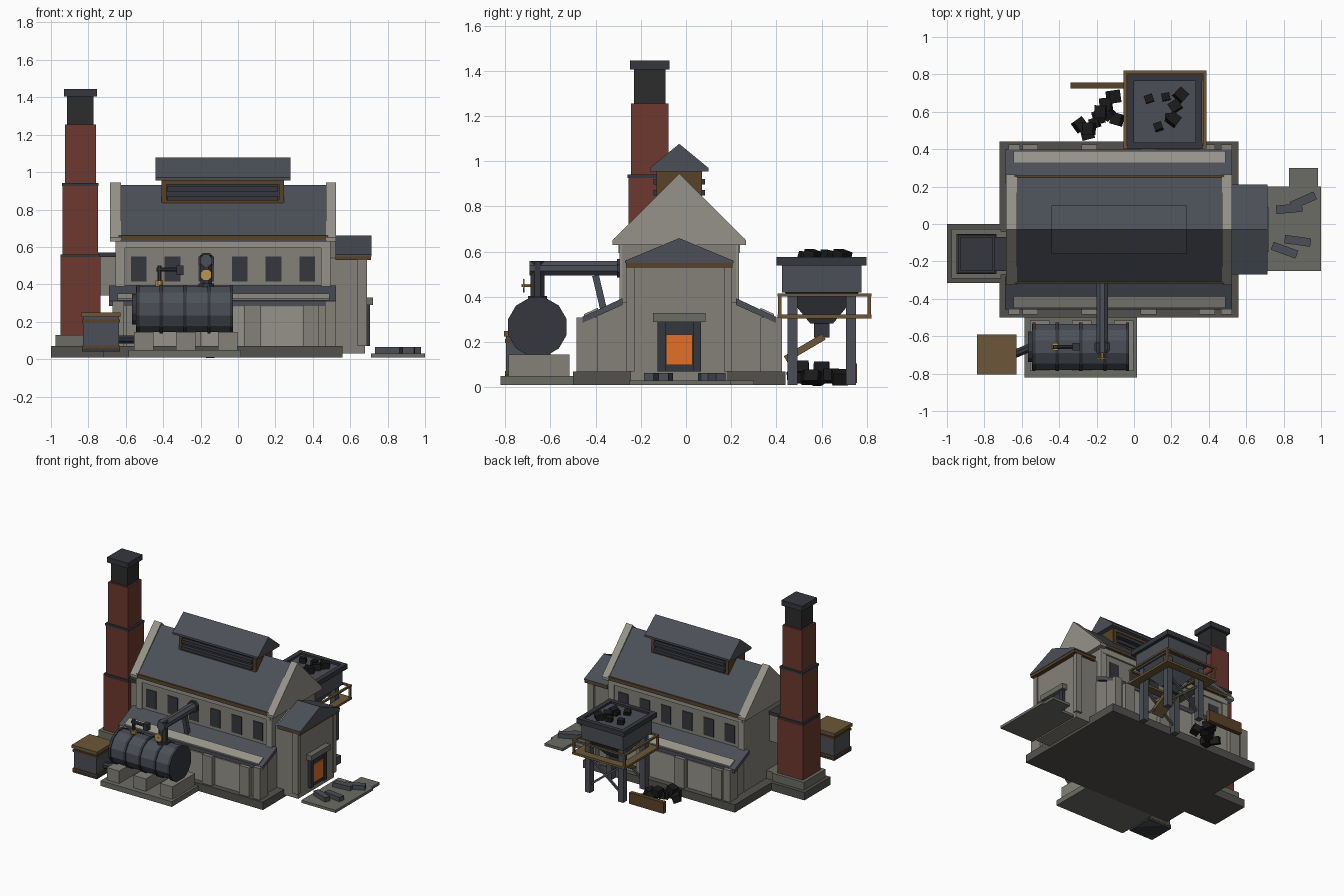
import bpy, bmesh, math, random
from mathutils import Vector, Matrix

if "Cube" in bpy.data.objects:
    bpy.data.objects.remove(bpy.data.objects["Cube"])

random.seed(4)
COL = dict(stone=(.23, .22, .19), pale=(.30, .29, .25), dark=(.085, .083, .075), slab=(.15, .15, .13),
           roof=(.07, .078, .095), iron=(.035, .038, .048), brick=(.15, .04, .028), soot=(.025, .025, .025),
           wood=(.15, .095, .04), trim=(.10, .055, .02), coal=(.01, .01, .011), fire=(.75, .16, .02),
           brass=(.5, .3, .08))
MATS = {}
for k, c in COL.items():
    MATS[k] = bpy.data.materials.new(k)
    MATS[k].diffuse_color = (*c, 1)


def finish(name, bm, mat):
    bmesh.ops.recalc_face_normals(bm, faces=bm.faces)
    me = bpy.data.meshes.new(name)
    bm.to_mesh(me)
    bm.free()
    me.materials.append(MATS[mat])
    ob = bpy.data.objects.new(name, me)
    bpy.context.collection.objects.link(ob)
    return ob


def block(name, c, s, mat, rot=None):
    bm = bmesh.new()
    m = Matrix.Translation(c) @ (rot.to_4x4() if rot else Matrix()) @ Matrix.Diagonal((*s, 1))
    bmesh.ops.create_cube(bm, size=1, matrix=m)
    return finish(name, bm, mat)


def box(name, x0, x1, y0, y1, z0, z1, mat):
    return block(name, ((x0 + x1) / 2, (y0 + y1) / 2, (z0 + z1) / 2), (x1 - x0, y1 - y0, z1 - z0), mat)


def turn(a, b):
    return (Vector(b) - Vector(a)).to_track_quat('Z', 'Y').to_matrix()


def beam(name, a, b, w, d, mat):
    a, b = Vector(a), Vector(b)
    return block(name, (a + b) / 2, (w, d, (b - a).length), mat, turn(a, b))


def tube(name, a, b, r, mat, n=8):
    a, b = Vector(a), Vector(b)
    bm = bmesh.new()
    m = Matrix.Translation((a + b) / 2) @ turn(a, b).to_4x4() @ Matrix.Rotation(math.pi / n, 4, 'Z')
    bmesh.ops.create_cone(bm, cap_ends=True, segments=n, radius1=r, radius2=r, depth=(b - a).length, matrix=m)
    return finish(name, bm, mat)


def prism(name, pts, x0, x1, mat):
    # (y, z) profile extruded along x
    bm = bmesh.new()
    f = bm.faces.new([bm.verts.new((x0, y, z)) for y, z in pts])
    r = bmesh.ops.extrude_face_region(bm, geom=[f])
    bmesh.ops.translate(bm, vec=(x1 - x0, 0, 0), verts=[v for v in r['geom'] if isinstance(v, bmesh.types.BMVert)])
    return finish(name, bm, mat)


def gable(name, x0, x1, half, z0, eave, ridge, mat, c=-.03):
    return prism(name, [(c - half, z0), (c + half, z0), (c + half, eave), (c, ridge), (c - half, eave)], x0, x1, mat)


def lump(name, x, y, z, s):
    e = Matrix.Rotation(random.uniform(0, 3), 3, 'Z') @ Matrix.Rotation(random.uniform(-.5, .5), 3, 'X')
    block(name, (x, y, z), (s, s * .9, s * .8), 'coal', e)


C = -.03
# ground plinths
box('plinth', -.72, .56, -.5, .44, .01, .07, 'dark')
box('chimney_plinth', -1, -.69, -.315, 0, .01, .07, 'dark')
box('boiler_pad', -.585, .015, -.82, -.48, .01, .05, 'slab')
box('yard_slab', .71, 1, -.25, .2, .01, .03, 'slab')
box('yard_slab_corner', .83, .985, .2, .3, .01, .03, 'slab')
for x, y, a in ((.83, .082, 5), (.905, .125, 24), (.875, -.09, -8), (.805, -.14, -20)):
    block('iron_ingot', (x, y, .047), (.14, .045, .034), 'roof', Matrix.Rotation(math.radians(a), 3, 'Z'))

# main hall with roof and raised gable parapets
gable('hall', -.65, .49, .255, .07, .63, .9, 'stone')
prism('hall_roof', [(C - .285, .655), (C, .93), (C + .285, .655), (C + .285, .63), (C, .9), (C - .285, .63)], -.65, .485, 'roof')
for x0, x1 in ((-.685, -.625), (.47, .525)):
    prism('gable_parapet', [(C - .295, .63), (C + .295, .63), (C + .295, .65), (C, .945), (C - .295, .65)], x0, x1, 'pale')
for s in (-1, 1):
    y = lambda d: C + s * d
    ys = lambda a, b: sorted((y(a), y(b)))
    box('eave_board', -.64, .48, *ys(.27, .288), .638, .66, 'trim')
    box('cornice', -.64, .48, *ys(.25, .268), .595, .638, 'pale')
    for i in range(6):
        cx = -.53 + .18 * i
        box('window', cx - .042, cx + .042, *ys(.25, .26), .415, .55, 'iron')
    for x in (-.63, .47):
        box('corner_pier', x - .025, x + .025, *ys(.25, .265), .07, .63, 'pale')
    # side aisle: wall, sloping roof, pale lower course, piers
    prism('aisle', [(y(.2), .07), (y(.42), .07), (y(.42), .295), (y(.25), .375), (y(.2), .375)], -.65, .5, 'stone')
    prism('aisle_roof', [(y(.25), .395), (y(.428), .312), (y(.428), .285), (y(.25), .365)], -.69, .525, 'roof')
    prism('aisle_roof_course', [(y(.36), .352), (y(.42), .324), (y(.42), .31), (y(.36), .335)], -.645, .49, 'pale')
    for x in (-.555, -.24, .078, .39):
        box('aisle_pier', x - .042, x + .042, *ys(.41, .455), .07, .29, 'stone')
    for x in (-.4, -.08, .235):
        box('aisle_panel', x - .11, x + .11, *ys(.41, .428), .07, .28, 'pale')
    for x in (-.64, .495):
        box('aisle_corner', x - .03, x + .03, *ys(.36, .455), .07, .31, 'stone')

# ridge ventilator
box('vent_body', -.395, .235, C - .085, C + .085, .83, .965, 'iron')
for s in (-1, 1):
    y0, y1 = sorted((C + s * .08, C + s * .1))
    box('vent_top_rail', -.405, .24, y0, y1, .935, .96, 'trim')
    box('vent_bottom_rail', -.405, .24, y0, y1, .835, .85, 'trim')
    for x in (-.395, .23):
        box('vent_post', x - .012, x + .012, y0, y1, .835, .96, 'trim')
    for z in (.86, .91):
        beam('vent_slat', (-.38, C + s * .098, z), (.215, C + s * .098, z), .03, .025, 'iron')
for x in (-.4, .237):
    box('vent_end', x - .008, x + .008, C - .095, C + .095, .835, .965, 'trim')
gable('vent_roof', -.44, .28, .13, .955, .97, 1.077, 'roof')

# furnace porch
gable('porch', .49, .68, .215, .03, .54, .63, 'stone')
gable('porch_roof', .52, .715, .24, .55, .56, .66, 'roof')
box('porch_fascia', .52, .712, C - .236, C + .236, .53, .555, 'trim')
for s in (-1, 1):
    yc = C + s * .215
    box('porch_pier', .64, .69, yc - .018, yc + .018, .07, .53, 'stone')
    box('door_jamb', .67, .705, C + s * .078 - .018, C + s * .078 + .018, .07, .29, 'iron')
box('door_back', .67, .695, C - .09, C + .09, .07, .29, 'iron')
box('furnace_glow', .68, .703, C - .058, C + .058, .1, .235, 'fire')
box('door_lintel', .67, .722, C - .117, C + .117, .29, .33, 'slab')

# chimney and flue
cx, cy = -.843, -.16
for n, h, z0, z1, m in (('chimney_foot', .132, .07, .13, 'slab'), ('brick_lower', .107, .13, .545, 'brick'),
                        ('band_lower', .105, .54, .56, 'iron'), ('brick_middle', .094, .56, .925, 'brick'),
                        ('band_upper', .098, .925, .942, 'iron'), ('brick_upper', .083, .94, 1.255, 'brick'),
                        ('chimney_neck', .07, 1.255, 1.405, 'soot'), ('chimney_cap', .088, 1.405, 1.445, 'iron')):
    box(n, cx - h, cx + h, cy - h, cy + h, z0, z1, m)
box('flue_foot', -.72, -.65, -.27, -.04, .07, .13, 'slab')
box('flue', -.76, -.64, -.24, -.08, .34, .545, 'stone')
box('flue_cap', -.76, -.64, -.25, -.07, .545, .57, 'iron')

# boiler on saddles
by, bz = -.657, .267
tube('boiler', (-.545, by, bz), (-.03, by, bz), .127, 'roof', 12)
for x in (-.535, -.41, -.285, -.155, -.035):
    tube('boiler_band', (x - .009, by, bz), (x + .009, by, bz), .134, 'iron', 12)
tube('boiler_end', (-.567, by, bz), (-.54, by, bz), .085, 'iron', 12)
for x in (-.505, -.28, -.055):
    box('saddle', x - .052, x + .052, -.785, -.515, .05, .145, 'stone')
# steam main
px, pz = -.17, .527
tube('steam_riser', (px, by, .37), (px, by, pz + .03), .034, 'iron')
tube('riser_flange', (px, by, .385), (px, by, .405), .046, 'iron')
tube('steam_main', (px, by - .034, pz), (px, C - .25, pz), .034, 'roof')
tube('wall_flange', (px, -.305, pz), (px, -.285, pz), .045, 'iron')
beam('pipe_brace', (px, -.40, .495), (px, -.355, .305), .03, .03, 'roof')
tube('valve_stem', (px, by - .07, .45), (px, by - .02, .45), .008, 'brass', 6)
tube('valve_wheel', (px, by - .064, .45), (px, by - .056, .45), .032, 'brass', 8)
# safety valve
tube('safety_valve', (-.42, by, .385), (-.42, by, .42), .022, 'brass')
tube('safety_stem', (-.42, by, .41), (-.42, by, .5), .012, 'iron')
tube('safety_arm', (-.435, by, .48), (-.3, by, .48), .012, 'iron')
block('safety_weight', (-.31, by, .475), (.035, .04, .05), 'iron')
# water tank and feed pipe
box('tank', -.83, -.637, -.795, -.6, .04, .23, 'roof')
box('tank_lid', -.84, -.627, -.805, -.59, .225, .25, 'wood')
for z, m in ((.048, 'iron'), (.065, 'trim'), (.205, 'trim')):
    box('tank_band', -.835, -.632, -.8, -.595, z - .008, z + .008, m)
tube('feed_pipe', (-.65, -.7, .105), (-.53, -.65, .105), .024, 'iron')

# coal hopper on a timber-railed frame
hx, hy = .165, .6
def hbox(n, w, d, z0, z1, m):
    box(n, hx - w, hx + w, hy - d, hy + d, z0, z1, m)
hbox('hopper_box', .175, .175, .42, .545, 'roof')
hbox('hopper_fill', .17, .17, .54, .562, 'roof')
bm = bmesh.new()
bmesh.ops.create_cone(bm, cap_ends=True, segments=4, radius1=.05 * 2 ** .5, radius2=.165 * 2 ** .5, depth=.14,
                      matrix=Matrix.Translation((hx, hy, .352)) @ Matrix.Rotation(math.pi / 4, 4, 'Z'))
finish('hopper_funnel', bm, 'roof')
hbox('hopper_spout', .035, .035, .22, .29, 'iron')
beam('coal_chute', (hx, .61, .225), (hx, .44, .125), .1, .03, 'wood')
dy = .612
for s in (-1, 1):
    box('rim_long', hx - .2, hx + .2, hy + s * .182 - .017, hy + s * .182 + .017, .54, .577, 'iron')
    box('rim_short', hx + s * .182 - .017, hx + s * .182 + .017, hy - .195, hy + .195, .54, .577, 'iron')
    for n, z0, z1, t in (('deck', .305, .322, .03), ('rail', .403, .416, .008)):
        yc, xc = dy + s * (.208 - t), hx + s * (.222 - t)
        box(n + '_long', hx - .222, hx + .222, yc - t, yc + t, z0, z1, 'wood')
        box(n + '_short', xc - t, xc + t, dy - .206, dy + .206, z0, z1, 'wood')
    for q in (-1, 1):
        x, y = hx + s * .214, dy + q * .198
        box('rail_post', x - .008, x + .008, y - .008, y + .008, .31, .41, 'wood')
        x, y = hx + s * .14, hy + q * .13
        box('hopper_leg', x - .022, x + .022, y - .022, y + .022, .01, .43, 'roof')
        beam('leg_brace', (hx - q * .14, hy + s * .13, .06), (hx + q * .14, hy + s * .13, .28), .015, .015, 'roof')
for x, y in ((.08, .67), (.17, .68), (.25, .69), (.19, .57), (.13, .52), (.21, .56), (.22, .63)):
    lump('hopper_coal', x, y, .58, random.uniform(.04, .065))
# spilled coal and retaining board
for x, y, z in ((-.29, .53, .045), (-.25, .485, .045), (-.24, .51, .085), (-.19, .57, .05), (-.15, .64, .05),
                (-.11, .68, .045), (-.18, .6, .085), (-.09, .56, .045), (-.14, .59, .04), (-.21, .54, .05)):
    lump('spilled_coal', x, y, z, random.uniform(.055, .07))
box('coal_board', -.34, -.05, .725, .757, .02, .105, 'trim')

for m in bpy.data.materials:
    if m.users and not m.is_grease_pencil:
        m.use_nodes = True
        m.node_tree.nodes["Principled BSDF"].inputs["Base Color"].default_value = m.diffuse_color
